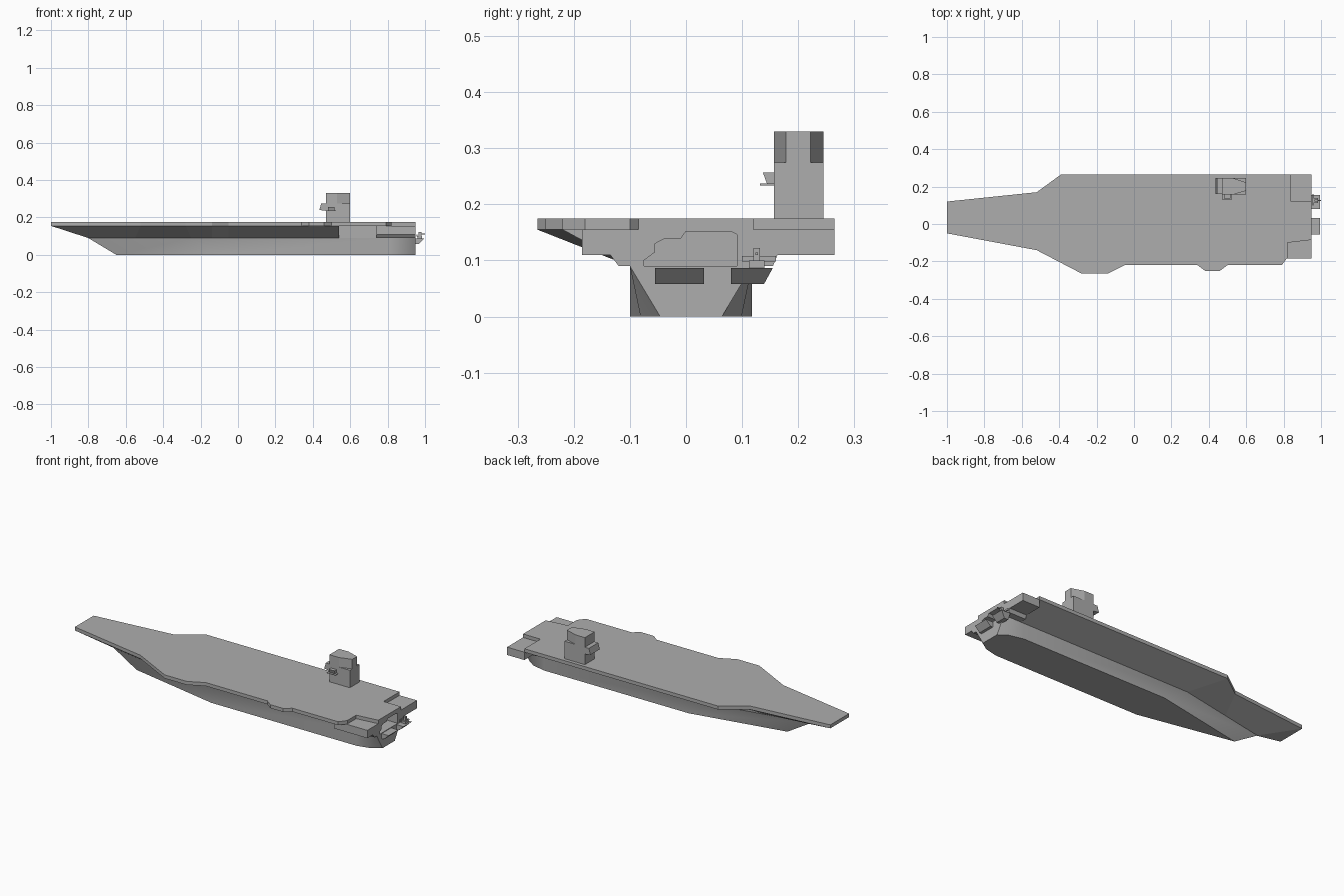
import bpy, bmesh
from mathutils import Vector

cube = bpy.data.objects.get("Cube")
if cube:
    bpy.data.objects.remove(cube, do_unlink=True)

grey = bpy.data.materials.new("ship grey")
grey.use_nodes = True
grey.diffuse_color = (0.42, 0.42, 0.42, 1)
grey.node_tree.nodes["Principled BSDF"].inputs["Base Color"].default_value = grey.diffuse_color


def loft(name, lower, upper, smooth=False):
    """Closed solid between two matching loops of 3D points."""
    bm = bmesh.new()
    a = [bm.verts.new(p) for p in lower]
    b = [bm.verts.new(p) for p in upper]
    n = len(a)
    bm.faces.new(a[::-1])
    bm.faces.new(b)
    for i in range(n):
        j = (i + 1) % n
        bm.faces.new((a[i], a[j], b[j], b[i]))
    bmesh.ops.remove_doubles(bm, verts=bm.verts, dist=0.0001)
    bmesh.ops.recalc_face_normals(bm, faces=bm.faces)
    mesh = bpy.data.meshes.new(name)
    bm.to_mesh(mesh)
    bm.free()
    mesh.materials.append(grey)
    ob = bpy.data.objects.new(name, mesh)
    bpy.context.collection.objects.link(ob)
    if smooth:
        bpy.ops.object.select_all(action='DESELECT')
        ob.select_set(True)
        bpy.context.view_layer.objects.active = ob
        bpy.ops.object.shade_smooth_by_angle(angle=0.5)
    return ob


def flat(pts, z):
    return [Vector((x, y, z)) for x, y in pts]


def prism_z(name, pts, z0, z1):
    return loft(name, flat(pts, z0), flat(pts, z1))


def prism_x(name, pts, x0, x1):
    return loft(name, [(x0, y, z) for y, z in pts], [(x1, y, z) for y, z in pts])


def prism_y(name, pts, y0, y1):
    return loft(name, [(x, y0, z) for x, z in pts], [(x, y1, z) for x, z in pts])


def box(name, x0, x1, y0, y1, z0, z1):
    return prism_z(name, [(x0, y0), (x1, y0), (x1, y1), (x0, y1)], z0, z1)


# Hull: half outlines mirrored about the keel line
KEEL = 0.009


def both_sides(half):
    return [(x, KEEL - w) for x, w in half] + [(x, KEEL + w) for x, w in half[:0:-1]]


keel_line = both_sides([(-.65, 0), (-.1, .109), (.82, .109), (.9, .09), (.95, .055)])
hull_top = both_sides([(-.8, 0), (-.25, .109), (.82, .109), (.9, .109), (.95, .109)])
loft("hull", flat(keel_line, 0), flat(hull_top, .09), smooth=True)

# Flared upper hull carrying the overhanging deck
flare_low = [(-.8, .012), (-.8, .006), (-.55, -.04), (-.25, -.1), (-.14, -.1), (-.05, -.1),
             (.54, -.1), (.54, -.1), (.84, -.1), (.84, .118), (-.25, .118), (-.55, .058)]
flare_high = [(-1, .12), (-1, -.05), (-.52, -.14), (-.28, -.265), (-.14, -.265), (-.05, -.22),
              (.54, -.22), (.54, -.1), (.84, -.1), (.84, .265), (-.39, .265), (-.52, .17)]
loft("upper_hull", flat(flare_low, .09), flat(flare_high, .155))

# Flight deck
deck = [(-1, -.05), (-.52, -.14), (-.28, -.265), (-.14, -.265), (-.05, -.22), (.34, -.22),
        (.38, -.25), (.46, -.25), (.5, -.22), (.79, -.22), (.82, -.18), (.82, -.1),
        (.95, -.085), (.95, .12), (.84, .12), (.84, .265), (-.39, .265), (-.52, .17), (-1, .12)]
prism_z("flight_deck", deck, .155, .175)

# Stern block with its open bay, and the starboard quarter sponson
stern = [(-.1, .09), (-.075, .09), (-.075, .1), (-.055, .115), (-.055, .13), (-.04, .138),
         (-.01, .138), (0, .152), (.08, .152), (.091, .146), (.091, .09), (.155, .09),
         (.163, .11), (.265, .11), (.265, .155), (-.1, .155)]
prism_x("stern_block", stern, .84, .95)
quarter = [(-.1, .09), (-.12, .09), (-.135, .11), (-.185, .11), (-.185, .155), (-.1, .155)]
prism_x("quarter_sponson", quarter, .74, .95)

# Stern platforms, tapered underneath
for name, y0, y1, inset in (("centre_platform", -.055, .032, 0), ("gun_platform", .08, .155, .016)):
    low = [(.94, y0), (.965, y0), (.965, y1 - inset), (.94, y1 - inset)]
    top = [(.94, y0), (.995, y0), (.995, y1), (.94, y1)]
    loft(name, flat(low, .058), flat(top, .087))

# Gun on the stern platform
box("gun_base", .96, .985, .112, .14, .087, .1)
box("gun_mount", .965, .98, .12, .132, .1, .122)
box("gun_barrel", .972, 1.0, .124, .128, .11, .114)
box("gun_rail", .955, .96, .1, .16, .098, .108)

# Island tower with tapered after end on its top storey
box("island", .47, .6, .157, .245, .175, .275)
crown = [(.47, .157), (.53, .157), (.6, .178), (.6, .222), (.53, .245), (.47, .245)]
prism_z("island_top", crown, .275, .33)
bridge = [(.475, .235), (.435, .24), (.445, .275), (.475, .275)]
prism_y("bridge_front", bridge, .16, .245)

# Small lookout gallery on the island side
prism_x("lookout", [(.16, .235), (.145, .235), (.137, .257), (.16, .257)], .48, .515)
box("lookout_shelf", .47, .525, .132, .16, .234, .237)
